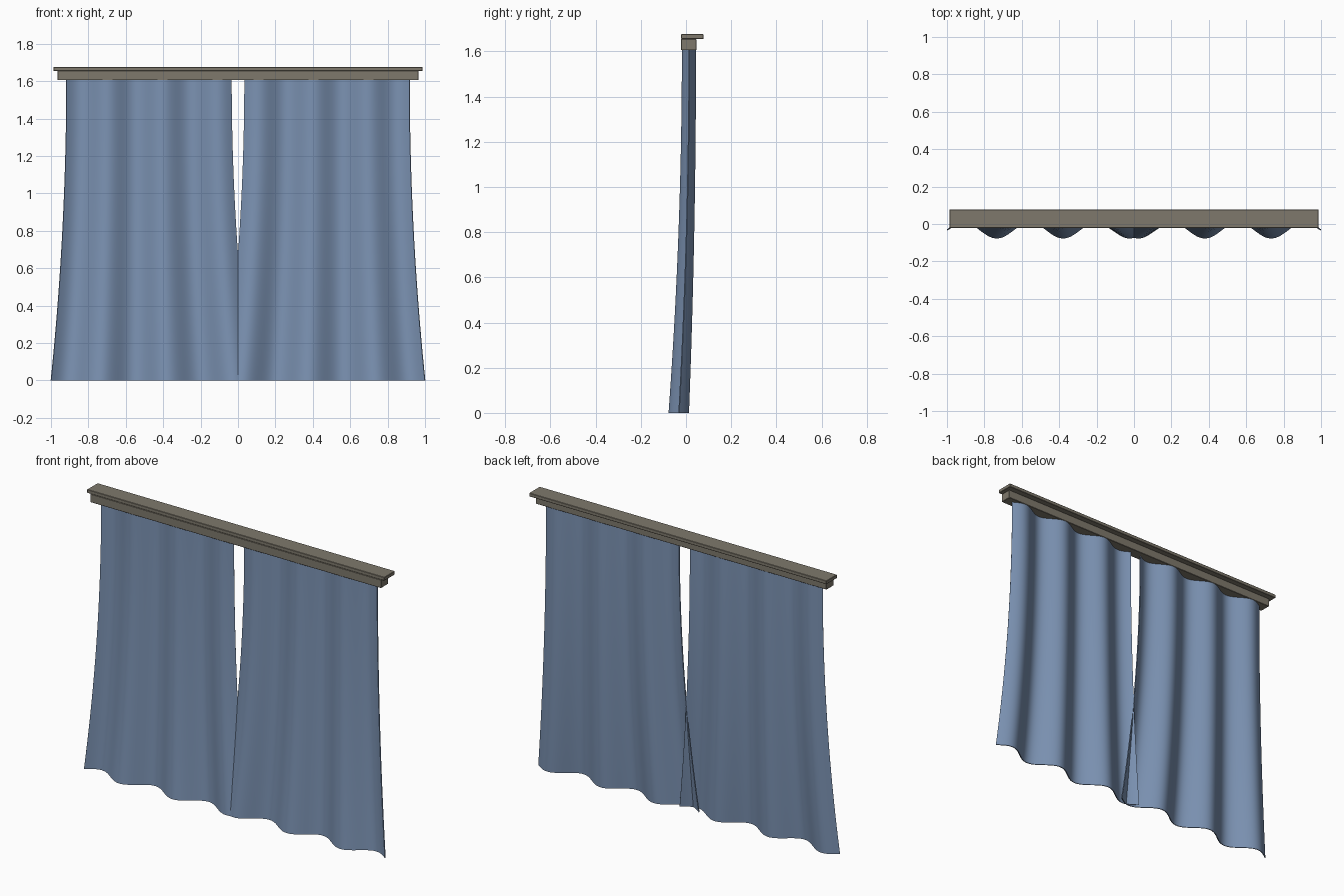
import bpy, bmesh, math

cube = bpy.data.objects.get("Cube")
if cube:
    bpy.data.objects.remove(cube, do_unlink=True)


def make_material(name, rgb):
    mat = bpy.data.materials.new(name)
    mat.use_nodes = True
    mat.diffuse_color = (*rgb, 1)
    mat.node_tree.nodes["Principled BSDF"].inputs["Base Color"].default_value = (*rgb, 1)
    return mat


fabric = make_material("blue fabric", (0.20, 0.29, 0.45))
wood = make_material("grey brown wood", (0.21, 0.19, 0.15))


def add_object(name, bm, mat):
    bmesh.ops.recalc_face_normals(bm, faces=bm.faces)
    mesh = bpy.data.meshes.new(name)
    bm.to_mesh(mesh)
    bm.free()
    mesh.materials.append(mat)
    obj = bpy.data.objects.new(name, mesh)
    bpy.context.collection.objects.link(obj)
    return obj


def board(name, half_width, y0, y1, z0, z1):
    bm = bmesh.new()
    bmesh.ops.create_cube(bm, size=1)
    for v in bm.verts:
        v.co = (v.co.x * 2 * half_width,
                (y0 + y1) / 2 + v.co.y * (y1 - y0),
                (z0 + z1) / 2 + v.co.z * (z1 - z0))
    obj = add_object(name, bm, wood)
    bevel = obj.modifiers.new("soft edges", "BEVEL")
    bevel.width = 0.002
    bevel.segments = 1


# Pelmet boards that hide the top of the curtains
board("pelmet_rail", 0.965, -0.022, 0.046, 1.605, 1.655)
board("pelmet_top_board", 0.987, -0.022, 0.078, 1.655, 1.676)

FOLDS, COLUMNS, ROWS, TOP = 3, 90, 24, 1.61


def curtain(name, side):
    """Pleated panel that flares and swings forward towards the hem."""
    bm = bmesh.new()
    grid = []
    for r in range(ROWS + 1):
        t = r / ROWS                      # 0 at the rail, 1 at the hem
        flare = t * t
        inner = 0.035 - 0.10 * flare
        outer = 0.917 + 0.083 * flare
        middle = 0.013 - 0.045 * flare
        depth = 0.029 + 0.014 * flare
        row = []
        for c in range(COLUMNS + 1):
            u = c / COLUMNS
            x = inner + (outer - inner) * u
            y = middle - depth * math.sin(2 * math.pi * FOLDS * u)
            row.append(bm.verts.new((side * x, y, TOP * (1 - t))))
        grid.append(row)
    for upper, lower in zip(grid, grid[1:]):
        for c in range(COLUMNS):
            bm.faces.new((upper[c], lower[c], lower[c + 1], upper[c + 1]))
    for f in bm.faces:
        f.smooth = True
    obj = add_object(name, bm, fabric)
    cloth = obj.modifiers.new("cloth thickness", "SOLIDIFY")
    cloth.thickness = 0.005
    cloth.offset = 0
    bpy.ops.object.select_all(action="DESELECT")
    obj.select_set(True)
    bpy.context.view_layer.objects.active = obj
    bpy.ops.object.modifier_apply(modifier=cloth.name)
    bpy.ops.object.shade_smooth_by_angle(angle=math.radians(40))


# Mirrored pair of curtains, overlapping at the hem
curtain("left_curtain", 1)
curtain("right_curtain", -1)
